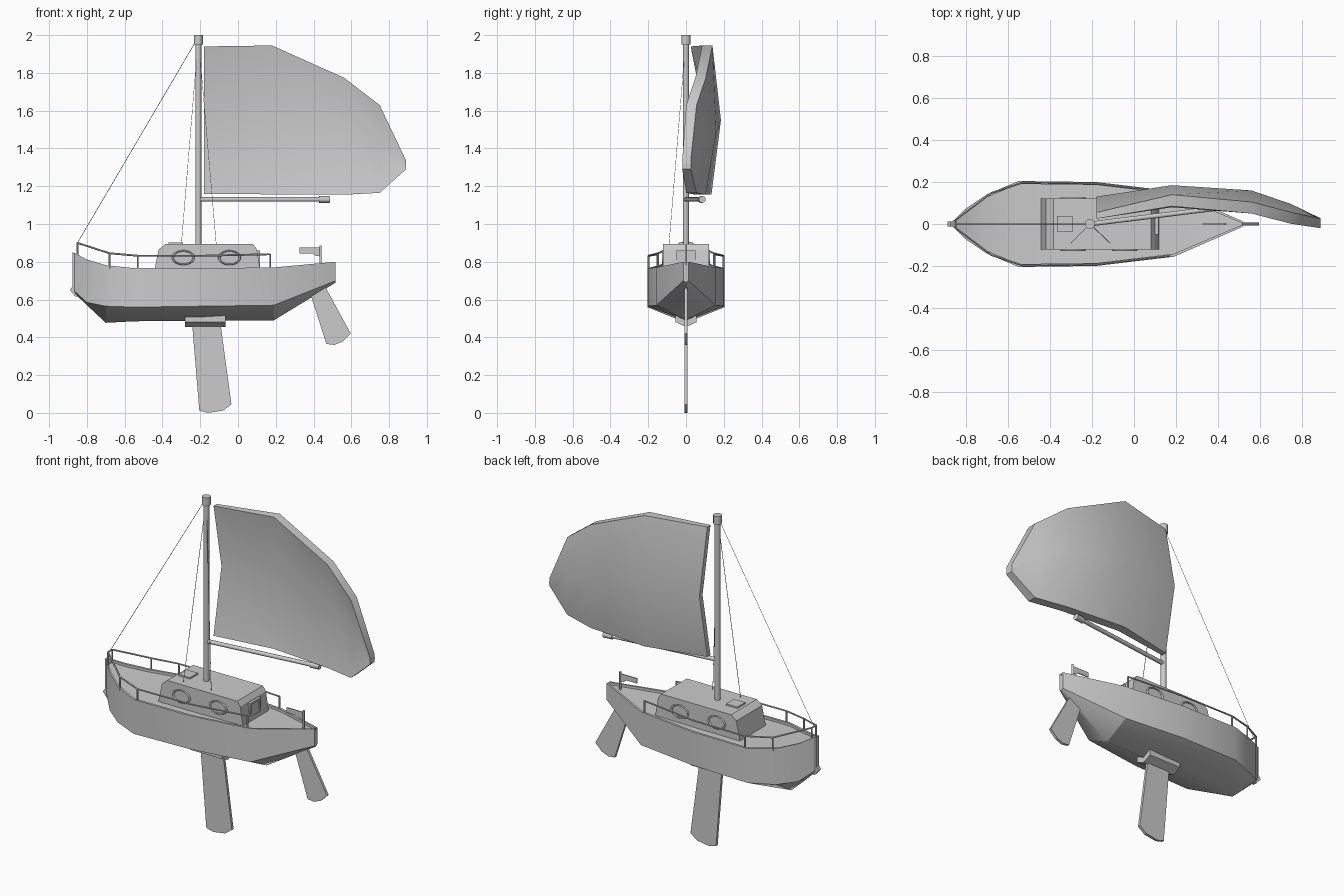
import bpy, bmesh, math
from mathutils import Vector, Matrix

if "Cube" in bpy.data.objects:
    bpy.data.objects.remove(bpy.data.objects["Cube"])


def finish(name, bm, smooth=None):
    bmesh.ops.recalc_face_normals(bm, faces=bm.faces)
    me = bpy.data.meshes.new(name)
    bm.to_mesh(me)
    bm.free()
    ob = bpy.data.objects.new(name, me)
    bpy.context.collection.objects.link(ob)
    if smooth:
        bpy.ops.object.select_all(action='DESELECT')
        ob.select_set(True)
        bpy.context.view_layer.objects.active = ob
        bpy.ops.object.shade_smooth_by_angle(angle=math.radians(smooth))
    return ob


def rods(name, paths, r, sides=8):
    # Straight cylinders along each polyline
    bm = bmesh.new()
    for path in paths:
        for a, b in zip(path, path[1:]):
            a, b = Vector(a), Vector(b)
            d = b - a
            m = Matrix.Translation((a + b) / 2) @ d.to_track_quat('Z', 'Y').to_matrix().to_4x4()
            bmesh.ops.create_cone(bm, cap_ends=True, segments=sides, radius1=r,
                                  radius2=r, depth=d.length, matrix=m)
    return finish(name, bm, 50)


def prism(name, profile, half):
    # Side-view profile (x, z) extruded to +-half in y
    bm = bmesh.new()
    f = bm.faces.new([bm.verts.new((x, -half, z)) for x, z in profile])
    ext = bmesh.ops.extrude_face_region(bm, geom=[f])['geom']
    bmesh.ops.translate(bm, vec=(0, 2 * half, 0),
                        verts=[v for v in ext if isinstance(v, bmesh.types.BMVert)])
    return finish(name, bm)


def box(name, c, size):
    bm = bmesh.new()
    bmesh.ops.create_cube(bm, size=1, matrix=Matrix.Translation(c) @ Matrix.Diagonal((*size, 1)))
    return finish(name, bm)


def skin(bm, rows):
    for a, b in zip(rows, rows[1:]):
        for i in range(len(a) - 1):
            bm.faces.new((a[i], a[i + 1], b[i + 1], b[i]))


# Hull stations: x, half width, gunwale z, chine z, keel z
stations = [(-.872, .006, .85, .65, .64), (-.80, .075, .812, .585, .57),
            (-.70, .142, .782, .565, .477), (-.55, .205, .766, .56, .485),
            (-.18, .20, .766, .565, .487), (.19, .156, .77, .57, .49),
            (.517, .014, .80, .70, .69)]
bm = bmesh.new()
rows = []
for x, y, zs, zc, zk in stations:
    yi = max(y - .014, .003)
    rows.append([bm.verts.new((x, py, pz)) for py, pz in
                 ((0, zk), (y, zc), (y, zs), (yi, zs), (yi, zs - .015), (0, zs - .015))])
skin(bm, rows)
bm.faces.new(rows[0])
bm.faces.new(rows[-1])
hull = finish("hull", bm, 25)
mod = hull.modifiers.new("mirror", 'MIRROR')
mod.use_axis = (False, True, False)
mod.merge_threshold = .0005

# Stem piece at the bow
prism("bow_stem", [(-.876, .85), (-.876, .67), (-.89, .65), (-.86, .615), (-.84, .62), (-.85, .83)], .012)

# Cabin, hatch and door
prism("cabin", [(-.445, .745), (-.42, .865), (-.385, .893), (.08, .893), (.10, .865), (.12, .745)], .122)
box("roof_hatch", (-.33, 0, .896), (.075, .075, .012))
box("door_panel", (.103, 0, .815), (.016, .085, .075))
for s in (-1, 1):
    box("door_jamb", (.107, s * .046, .815), (.02, .01, .09))
    box("door_rail", (.107, 0, .815 + s * .04), (.02, .1, .01))

# Oval porthole rings on both cabin sides
for s in (-1, 1):
    for x in (-.29, -.045):
        bpy.ops.mesh.primitive_torus_add(location=(x, s * .123, .822), rotation=(math.pi / 2, 0, 0),
                                         major_radius=.055, minor_radius=.006,
                                         major_segments=20, minor_segments=6)
        ring = bpy.context.object
        ring.name = "porthole_ring"
        ring.scale = (1, .66, 1)
        bpy.ops.object.shade_smooth()

# Mast and boom with end caps
mx = -.21
rods("mast", [[(mx, 0, .75), (mx, 0, 2)]], .016, 12)
rods("mast_cap", [[(mx, 0, 1.95), (mx, 0, 2)]], .024, 12)
rods("boom", [[(mx, 0, 1.13), (.48, .085, 1.13)]], .012, 10)
rods("boom_cap", [[(.43, .079, 1.13), (.485, .086, 1.13)]], .018, 10)

# Sail columns: x, (top, middle, bottom) z, (top, middle, bottom) back-face y, thickness
cols = [(-.18, (1.94, 1.55, 1.16), (.055, .13, .055), .03),
        (.18, (1.945, 1.55, 1.157), (.14, .185, .135), .055),
        (.56, (1.775, 1.49, 1.155), (.105, .16, .105), .055),
        (.75, (1.63, 1.42, 1.165), (.056, .095, .056), .055),
        (.89, (1.335, 1.31, 1.29), (.025, .027, .025), .045)]
bm = bmesh.new()
back, front = [], []
for x, zs, ys, t in cols:
    back.append([bm.verts.new((x, y, z)) for y, z in zip(ys, zs)])
    front.append([bm.verts.new((x, y - t, z)) for y, z in zip(ys, zs)])
skin(bm, back)
skin(bm, front)
skin(bm, [back[0], front[0]])
skin(bm, [back[-1], front[-1]])
for j in (0, 2):
    skin(bm, [[r[j] for r in back], [r[j] for r in front]])
finish("sail", bm, 35)

# Thin stays
top = (mx, 0, 1.99)
rods("stays", [[top, (-.85, 0, .90)], [top, (-.30, -.09, .89)], [top, (-.115, -.09, .89)]], .0015, 4)

# Guard rails with posts on both sides
rail = [(-.85, .02, .90), (-.68, .148, .845), (-.53, .198, .832), (-.18, .193, .832), (.17, .152, .84)]
for s in (-1, 1):
    pts = [(x, s * y, z) for x, y, z in rail]
    posts = [[p, (p[0], p[1], p[2] - .08)] for p in (pts[0], pts[1], pts[2], pts[4])]
    rods("guard_rail", [pts] + posts, .005, 6)
rods("bow_rail", [[(-.85, -.02, .90), (-.85, .02, .90)]], .005, 6)

# Stern flag
rods("flag_pole", [[(.437, 0, .77), (.437, 0, .885)]], .006, 8)
prism("flag", [(.325, .875), (.437, .875), (.437, .828), (.41, .832), (.395, .845), (.325, .845)], .003)

# Keel block following the V bottom, keel fin and rudder
bm = bmesh.new()
rows = [[bm.verts.new((x, y, z)) for y, z in
         ((-.055, .515), (-.055, .48), (0, .455), (.055, .48), (.055, .515), (-.055, .515))[:5]]
        for x in (-.28, -.067)]
for r in rows:
    bm.faces.new(r)
skin(bm, rows)
bm.faces.new((rows[0][0], rows[0][4], rows[1][4], rows[1][0]))
finish("keel_block", bm)
prism("keel_fin", [(-.243, .475), (-.093, .475), (-.035, .045), (-.08, .012), (-.16, 0), (-.205, .012)], .008)
prism("rudder", [(.38, .64), (.455, .68), (.597, .42), (.555, .378), (.51, .36), (.468, .365)], .008)
